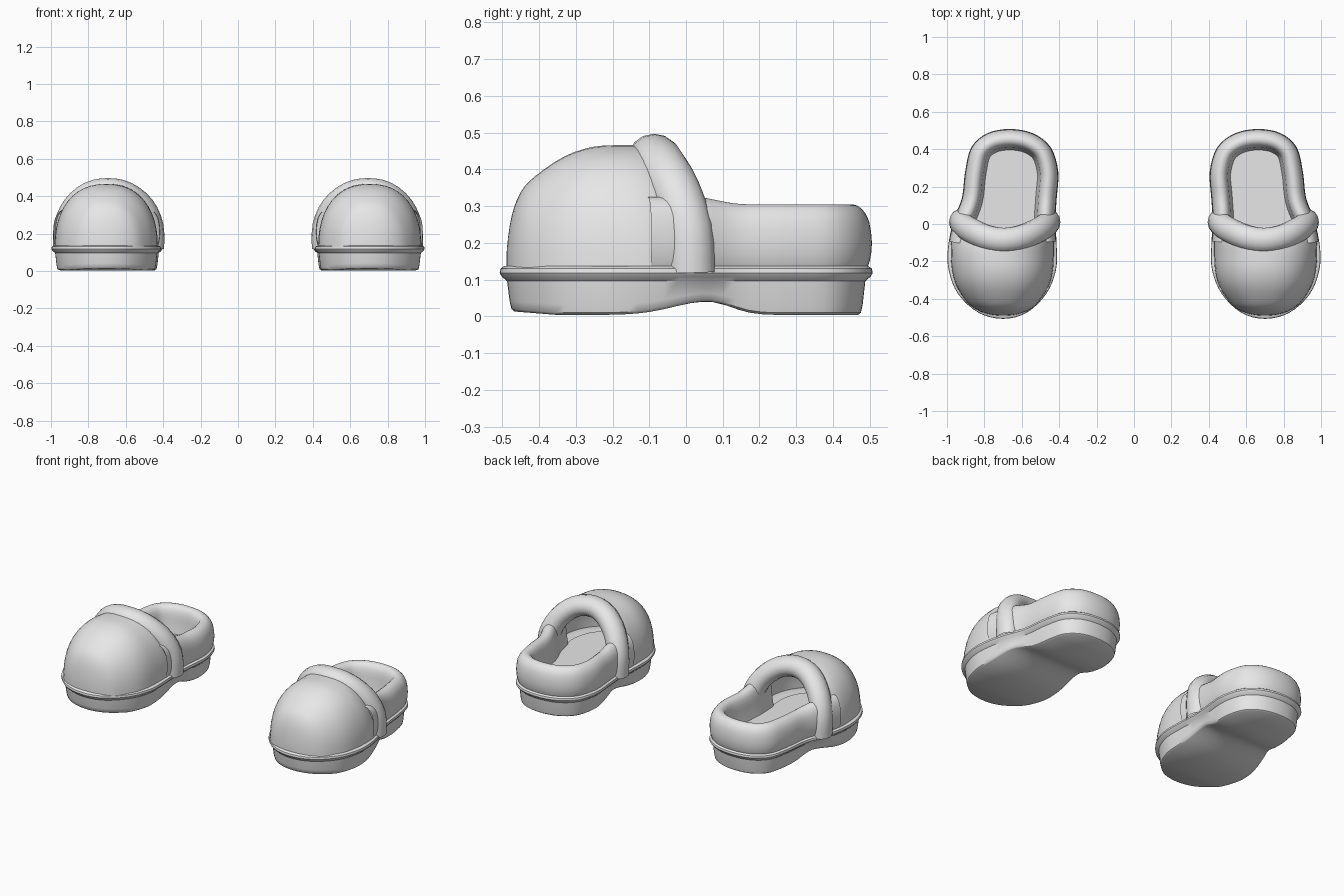
import bpy, bmesh, math
from mathutils import Vector

cube = bpy.data.objects.get("Cube")
if cube:
    bpy.data.objects.remove(cube, do_unlink=True)

grey = bpy.data.materials.new("soft_grey")
grey.use_nodes = True
grey.diffuse_color = (0.8, 0.8, 0.8, 1)
grey.node_tree.nodes["Principled BSDF"].inputs["Base Color"].default_value = (0.8, 0.8, 0.8, 1)


def spline(points, steps, closed=False):
    """Catmull-Rom samples through points of any dimension."""
    n = len(points)
    get = (lambda i: points[i % n]) if closed else (lambda i: points[max(0, min(n - 1, i))])
    out = []
    for i in range(n if closed else n - 1):
        a, b, c, d = (get(i + k) for k in (-1, 0, 1, 2))
        for s in range(steps):
            t = s / steps
            out.append(tuple(0.5 * (2 * q + (r - p) * t + (2 * p - 5 * q + 4 * r - w) * t * t
                                    + (3 * q - p - 3 * r + w) * t ** 3)
                             for p, q, r, w in zip(a, b, c, d)))
    if not closed:
        out.append(tuple(points[-1]))
    return out


def loft(name, rings, wrap=False, cap=False, angle=40):
    """Skin a list of equal rings, mirrored to make the pair."""
    bm = bmesh.new()
    grid = [[bm.verts.new(p) for p in ring] for ring in rings]
    n = len(rings[0])
    for r0, r1 in zip(grid, grid[1:]):
        for i in range(n if wrap else n - 1):
            j = (i + 1) % n
            bm.faces.new((r0[i], r0[j], r1[j], r1[i]))
    if cap:  # strips across the outline, from one side to the other
        for ring in (grid[0], grid[-1]):
            for i in range(n // 2):
                quad = [ring[i], ring[i + 1], ring[(n - i - 1) % n], ring[(n - i) % n]]
                bm.faces.new(list(dict.fromkeys(quad)))
    bmesh.ops.recalc_face_normals(bm, faces=bm.faces)
    mesh = bpy.data.meshes.new(name)
    bm.to_mesh(mesh)
    bm.free()
    mesh.materials.append(grey)
    obj = bpy.data.objects.new(name, mesh)
    bpy.context.collection.objects.link(obj)
    mirror = obj.modifiers.new("other_foot", 'MIRROR')
    mirror.use_mirror_merge = False
    bpy.ops.object.select_all(action='DESELECT')
    obj.select_set(True)
    bpy.context.view_layer.objects.active = obj
    bpy.ops.object.shade_smooth_by_angle(angle=math.radians(angle))
    return obj


# Plan outline of the left foot, toe first, then round the outer side
outline = spline([(.70, -.507), (.83, -.475), (.94, -.375), (.99, -.25), (.995, -.13),
                  (.965, .02), (.92, .14), (.903, .28), (.87, .41), (.785, .485),
                  (.665, .508), (.54, .485), (.445, .41), (.405, .28), (.413, .14),
                  (.42, .02), (.413, -.13), (.418, -.25), (.47, -.375), (.575, -.475)], 4, True)
N = len(outline)


def inset(i, d):
    a, b = outline[i - 1], outline[(i + 1) % N]
    t = Vector((b[0] - a[0], b[1] - a[1])).normalized()
    return outline[i][0] - t.y * d, outline[i][1] + t.x * d


def sole_bottom(y):
    """Underside height: raised arch between the ball and the heel."""
    arch = math.exp(-((y - .06) / (.085 if y > .06 else .13)) ** 2)
    return .004 + .037 * arch + .012 * max(0, (-y - .35) / .15)


# Sole with a raised welt around its top edge
sole_rings = []
for d, z, lift in [(.04, 0, 1), (.032, .006, 1), (.027, .03, .8), (.02, .096, 0), (.006, .108, 0),
                   (0, .118, 0), (.002, .13, 0), (.012, .137, 0), (.05, .137, 0)]:
    ring = []
    for i in range(N):
        x, y = inset(i, d)
        ring.append((x, y, z + lift * sole_bottom(y)))
    sole_rings.append(ring)
loft("sole", sole_rings, wrap=True, cap=True)

# Padded heel wall: a rounded section carried round the back of the outline
section = spline([(.02, .12), (.008, .15), (.002, .2), (.01, .26), (.03, .293), (.055, .305),
                  (.082, .293), (.097, .255), (.103, .2), (.115, .132)], 2)
heel_rings = []
for i in range(17, 64):
    ring = []
    for d, z in section:
        x, y = inset(i, d)
        rise = .02 * min(1, max(0, (.14 - y) / .1))
        ring.append((x, y, z + rise * (z - .12) / .185))
    heel_rings.append(ring)
loft("heel_wall", heel_rings)

# Toe cap: arches described by base y, crown y, inner x, outer x, crown z
base = .12
stations = spline([(-.489, -.489, .695, .705, .13), (-.487, -.487, .65, .75, .19),
                   (-.474, -.474, .595, .805, .275), (-.45, -.45, .545, .855, .338),
                   (-.41, -.41, .505, .90, .382), (-.33, -.33, .455, .95, .436),
                   (-.24, -.25, .432, .974, .462), (-.12, -.17, .428, .98, .466),
                   (-.03, -.12, .43, .965, .464), (.015, -.085, .44, .945, .45)], 3)
toe_rings = []
for yb, yt, xi, xo, top in stations:
    ring = []
    for k in range(25):
        a = math.pi * k / 24
        c, s = math.cos(a), max(0, math.sin(a))
        u = math.copysign(abs(c) ** (2 / 2.3), c)
        v = s ** (2 / 2.3)
        ring.append(((xi + xo) / 2 + u * (xo - xi) / 2, yb + (yt - yb) * v, base + v * (top - base)))
    toe_rings.append(ring)
loft("toe_cap", toe_rings)

# Thick rolled collar arching over the instep
path = [Vector(p) for p in spline(
    [(.455, .012, .12), (.458, .005, .24), (.505, -.03, .345), (.595, -.07, .417), (.695, -.087, .437),
     (.795, -.07, .417), (.88, -.03, .345), (.925, .005, .24), (.928, .012, .12)], 3)]
collar_rings = []
for i, p in enumerate(path):
    t = (path[min(i + 1, len(path) - 1)] - path[max(i - 1, 0)]).normalized()
    side = t.cross(Vector((0, 1, 0))).normalized()
    fore = side.cross(t)
    collar_rings.append([p + side * .06 * math.cos(a) + fore * .068 * math.sin(a)
                         for a in (2 * math.pi * k / 14 for k in range(14))])
loft("instep_collar", collar_rings, wrap=True)

# Flat insole
insole_rings = [[(*inset(i, d), z) for i in range(N)] for d, z in [(.1, .13), (.1, .146)]]
loft("insole", insole_rings, wrap=True, cap=True)
